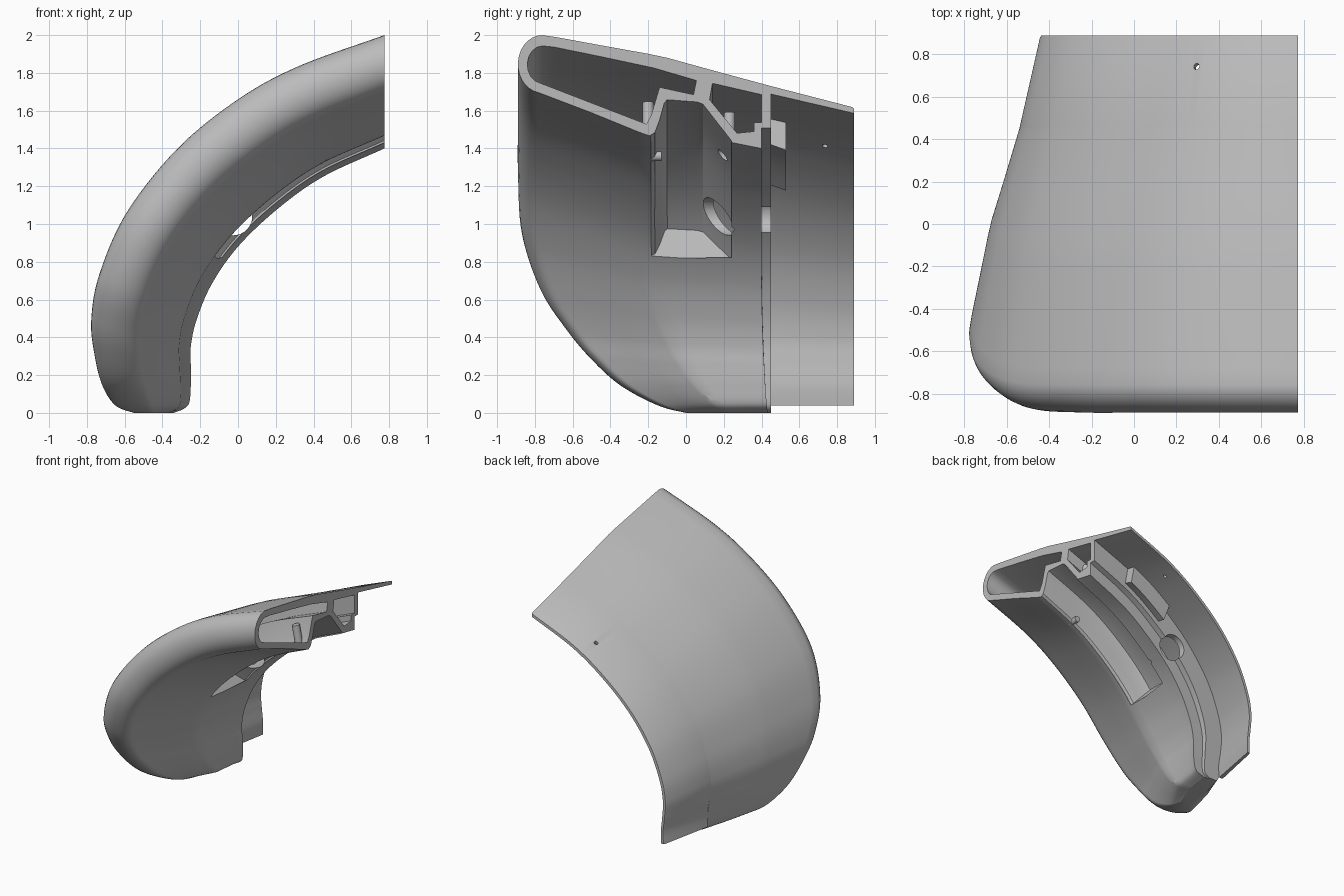
import bpy, bmesh, math
from mathutils import Vector

cube = bpy.data.objects.get("Cube")
if cube:
    bpy.data.objects.remove(cube, do_unlink=True)

grey = bpy.data.materials.new("light grey")
grey.use_nodes = True
grey.diffuse_color = (0.5, 0.5, 0.5, 1)
grey.node_tree.nodes["Principled BSDF"].inputs["Base Color"].default_value = (0.5, 0.5, 0.5, 1)

REAR = 0.45  # bulkhead rear plane

# Stations along the arc: outer x, z, inner x, z, nose y
ARC = [(.775, 2, .775, 1.4, -.89), (.32, 1.835, .45, 1.25, -.89), (0, 1.66, .21, 1.08, -.89),
       (-.32, 1.4, 0, .88, -.89), (-.59, 1.06, -.14, .68, -.87), (-.735, .73, -.22, .49, -.775),
       (-.777, .49, -.25, .35, -.64), (-.76, .31, -.25, .25, -.51), (-.72, .15, -.25, .14, -.35)]
ROUND_END = ARC + [(-.65, .04, -.265, .04, -.15), (-.55, 0, -.34, 0, 0)]
PLAIN_END = ARC + [(-.73, .04, -.25, .04, -.15)]


def station(rows, t):
    """Smooth interpolation between arc stations."""
    i = min(int(max(t, 0)), len(rows) - 2)
    f = t - i
    get = lambda j: rows[min(max(j, 0), len(rows) - 1)]
    out = []
    for a, b, c, d in zip(get(i - 1), get(i), get(i + 1), get(i + 2)):
        if i == 0:
            a = 2 * b - c
        out.append(.5 * (2 * b + (c - a) * f + (2 * a - 5 * b + 4 * c - d) * f ** 2
                         + (3 * b - a - 3 * c + d) * f ** 3))
    return out


def place(rows, t, y, v, shift=0):
    """Point at arc position t, depth y, height v (0 inner, 1 outer)."""
    px, pz, qx, qz, nose = station(rows, t)
    if y < REAR:
        y = REAR + (y - REAR) * (REAR - nose) / (REAR + .89)
    return Vector((qx + (px - qx) * v + shift, y, qz + (pz - qz) * v))


def new_object(name, bm):
    bmesh.ops.recalc_face_normals(bm, faces=bm.faces)
    mesh = bpy.data.meshes.new(name)
    bm.to_mesh(mesh)
    bm.free()
    mesh.materials.append(grey)
    obj = bpy.data.objects.new(name, mesh)
    bpy.context.collection.objects.link(obj)
    return obj


def loft(name, rows, profile, t0, t1, steps, overrun=False):
    """Sweep a closed (y, v) profile along the arc and cap both ends."""
    bm = bmesh.new()
    rings = []
    if overrun:
        rings.append([bm.verts.new(place(rows, t0, y, v, .05)) for y, v in profile])
    for k in range(steps + 1):
        t = t0 + (t1 - t0) * k / steps
        rings.append([bm.verts.new(place(rows, t, y, v)) for y, v in profile])
    n = len(profile)
    for a, b in zip(rings, rings[1:]):
        for i in range(n):
            j = (i + 1) % n
            bm.faces.new((a[i], a[j], b[j], b[i]))
    bm.faces.new(rings[0])
    bm.faces.new(rings[-1])
    return new_object(name, bm)


def cylinder(name, centre, axis, radius, length):
    bm = bmesh.new()
    bmesh.ops.create_cone(bm, cap_ends=True, segments=32, radius1=radius, radius2=radius, depth=length)
    obj = new_object(name, bm)
    obj.rotation_euler = Vector(axis).to_track_quat('Z', 'Y').to_euler()
    obj.location = centre
    return obj


def activate(obj):
    bpy.ops.object.select_all(action='DESELECT')
    obj.select_set(True)
    bpy.context.view_layer.objects.active = obj


def cut(obj, cutters):
    activate(obj)
    for c in cutters:
        c.hide_render = True
        mod = obj.modifiers.new("cut", 'BOOLEAN')
        mod.operation = 'DIFFERENCE'
        mod.solver = 'EXACT'
        mod.object = c
        bpy.ops.object.modifier_apply(modifier=mod.name)
        bpy.data.objects.remove(c, do_unlink=True)


def rounded_nose(y, v, ry, rv, steps=14):
    """Half-ellipse leading edge from crown to inner lip."""
    return [(y - ry * math.sin(a), v + rv * math.cos(a))
            for a in (math.pi * (k / steps) * .95 for k in range(steps + 1))]


# Main lip body, closed and rounded at its lower end, with a stepped-back bulkhead rim
body_profile = ([(REAR, .18), (REAR, .55), (.15, .685), (-.1, .8), (-.2, .835), (-.45, .91), (-.68, .98)]
                + rounded_nose(-.76, .745, .13, .255)
                + [(-.5, .315), (-.25, .145), (-.2, .115), (-.1, .1), (.25, .05), (.4, 0), (.4, .18)])
body = loft("lip_body", ROUND_END, body_profile, 0, 10, 100)

# Forward hollow, rear hollow and the recess in the inner wall
front_hollow = ([(.055, .60), (-.17, .71), (-.45, .81), (-.7, .895)]
                + rounded_nose(-.76, .74, .08, .165, 8)
                + [(-.21, .215), (-.185, .29), (-.14, .54), (.04, .475)])
rear_hollow = [(.14, .575), (.4, .475), (.4, .23), (.36, .23), (.36, .15), (.27, .135), (.125, .43)]
recess = [(-.185, -.2), (-.185, .12), (-.165, .14), (-.14, .25), (-.115, .40), (-.1, .43),
          (.06, .41), (.09, .39), (.24, .07), (.25, -.2)]
cut(body, [loft("front_hollow", ROUND_END, front_hollow, 0, 6.5, 52, True),
           loft("rear_hollow", ROUND_END, rear_hollow, 0, 6.5, 52, True),
           loft("recess", ROUND_END, recess, 0, 3.5, 40, True),
           cylinder("pipe_hole", (-.025, .32, 1.04), (0, 1, 0), .1, .6),
           cylinder("wall_hole", place(ROUND_END, .9, .2, .17), (0, 1, 0), .03, .14)])

# Thin trailing skin behind the bulkhead
skin_profile = [(REAR, .48), (REAR, .55), (.88, .365), (.89, .352), (.89, .31)]
skin = loft("rear_skin", PLAIN_END, skin_profile, 0, 9, 90)
cut(skin, [cylinder("drain_hole", (.3, .74, 1.43), (-.35, .25, 1), .015, .4)])

# Mounting pad on the rear of the bulkhead
pad = loft("mounting_pad", PLAIN_END, [(REAR, .25), (.53, .2), (.53, .5), (REAR, .5)], .85, 2.1, 16)

# Small locating pegs inside the recess and the hollows
pegs = [cylinder("recess_peg", place(ROUND_END, .9, -.17, .16), (0, 1, 0), .025, .08),
        cylinder("front_hollow_peg", place(ROUND_END, .25, -.2, .33), (-.2, 0, 1), .03, .17),
        cylinder("rear_hollow_peg", place(ROUND_END, .25, .23, .27), (-.2, 0, 1), .03, .13)]

for obj in [body, skin, pad] + pegs:
    activate(obj)
    bpy.ops.object.shade_smooth_by_angle(angle=math.radians(25))
